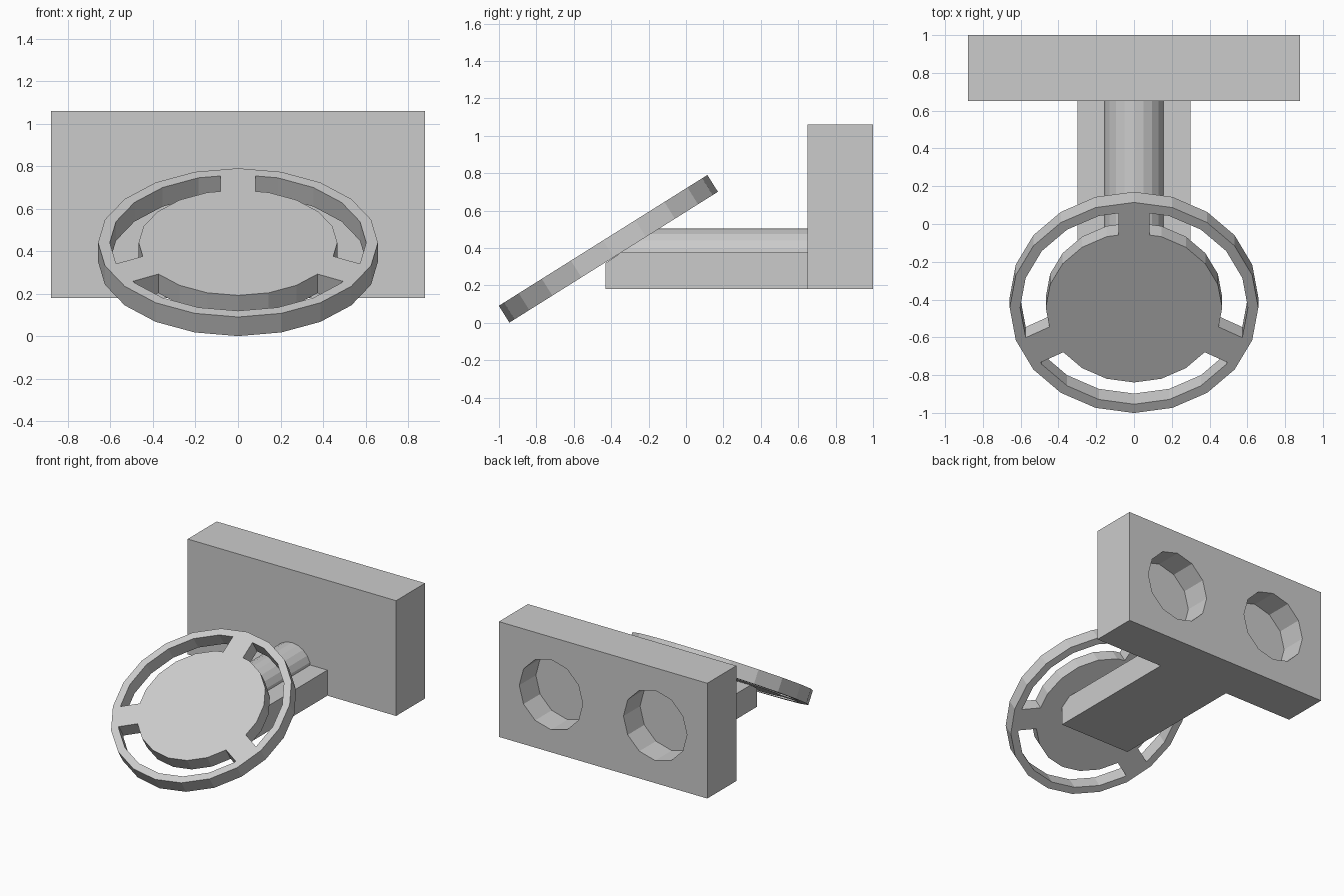
import bpy, bmesh
from math import sin, cos, asin, pi, radians, tan
from mathutils import Vector

if "Cube" in bpy.data.objects:
    bpy.data.objects.remove(bpy.data.objects["Cube"])

TILT = radians(32.1)
DISC_C = Vector((0, -0.415, 0.396))
HALF_T = 0.053
STEP = radians(18)          # 20-sided wheel


def mesh_object(name, bm):
    bmesh.ops.recalc_face_normals(bm, faces=bm.faces)
    me = bpy.data.meshes.new(name)
    bm.to_mesh(me)
    bm.free()
    ob = bpy.data.objects.new(name, me)
    bpy.context.collection.objects.link(ob)
    return ob


def box(name, lo, hi):
    bm = bmesh.new()
    bmesh.ops.create_cube(bm, size=1)
    lo, hi = Vector(lo), Vector(hi)
    for v in bm.verts:
        v.co = (lo + hi) / 2 + v.co * (hi - lo)
    return mesh_object(name, bm)


def prism(name, bottom, top):
    """Solid joining two matching outlines."""
    bm = bmesh.new()
    a = [bm.verts.new(p) for p in bottom]
    b = [bm.verts.new(p) for p in top]
    n = len(a)
    bm.faces.new(a)
    bm.faces.new(b)
    for i in range(n):
        bm.faces.new((a[i], a[(i + 1) % n], b[(i + 1) % n], b[i]))
    return mesh_object(name, bm)


def under_disc(z):
    """y of the wheel's underside at height z."""
    y0 = DISC_C.y + HALF_T * sin(TILT)
    z0 = DISC_C.z - HALF_T * cos(TILT)
    return y0 + (z - z0) / tan(TILT)


# Mounting plate with two blind round sockets in the back
plate = box("mounting_plate", (-0.88, 0.65, 0.18), (0.88, 1.0, 1.06))
for s in (-1, 1):
    ring = [(s * 0.44 + 0.268 * cos(k * pi / 6), 0.268 * sin(k * pi / 6) + 0.62) for k in range(12)]
    cutter = prism("socket_cutter", [(x, 0.80, z) for x, z in ring], [(x, 1.1, z) for x, z in ring])
    cutter.hide_render = True
    mod = plate.modifiers.new("socket", 'BOOLEAN')
    mod.operation, mod.object, mod.solver = 'DIFFERENCE', cutter, 'EXACT'
    bpy.context.view_layer.objects.active = plate
    bpy.ops.object.modifier_apply(modifier=mod.name)
    bpy.data.objects.remove(cutter)

# Arm, its front top edge trimmed by the tilted wheel
side = [(-0.43, 0.18), (0.65, 0.18), (0.65, 0.375), (under_disc(0.375), 0.375), (-0.43, 0.18 + 0.14)]
prism("arm", [(-0.3, y, z) for y, z in side], [(0.3, y, z) for y, z in side])

# Rounded rib on the arm, mitred to the wheel
arc = [(0.16 * cos(k * pi / 10), 0.345 + 0.16 * sin(k * pi / 10)) for k in range(11)]
prism("arm_rib", [(x, under_disc(z), z) for x, z in arc], [(x, 0.65, z) for x, z in arc])


# Wheel: flat outline with three curved slots, extruded and tilted
def poly_point(R, a):
    r = R * cos(STEP / 2) / cos(a % STEP - STEP / 2)
    return r * cos(a), r * sin(a)


def edge_angle(R, spoke, offset):
    a = spoke
    for _ in range(6):
        x, y = poly_point(R, a)
        a = spoke + asin(offset / (x * x + y * y) ** 0.5)
    return a


def arc_points(R, start, end):
    a0, a1 = edge_angle(R, *start), edge_angle(R, *end)
    mids = [k * STEP for k in range(-5, 25) if a0 + 0.01 < k * STEP < a1 - 0.01]
    return [poly_point(R, a) for a in [a0] + mids + [a1]]


def slot(start, end):
    return arc_points(0.603, start, end) + arc_points(0.467, start, end)[::-1]


low = radians(28)
right = slot((-low, 0.104), (pi / 2, -0.083))
bottom = slot((pi + low, 0.07), (2 * pi - low, -0.07))
left = [(-x, y) for x, y in right]
rim = [poly_point(0.658, k * STEP) for k in range(20)]

cu = bpy.data.curves.new("wheel_outline", 'CURVE')
cu.dimensions, cu.fill_mode, cu.extrude = '2D', 'BOTH', HALF_T
for pts in (rim, right, bottom, left):
    sp = cu.splines.new('POLY')
    sp.points.add(len(pts) - 1)
    for p, (x, y) in zip(sp.points, pts):
        p.co = (x, y, 0, 1)
    sp.use_cyclic_u = True
wheel = bpy.data.objects.new("spoked_wheel", cu)
bpy.context.collection.objects.link(wheel)
wheel.location = DISC_C
wheel.rotation_euler.x = TILT
bpy.ops.object.select_all(action='DESELECT')
wheel.select_set(True)
bpy.context.view_layer.objects.active = wheel
bpy.ops.object.convert(target='MESH')
bpy.ops.object.shade_flat()
